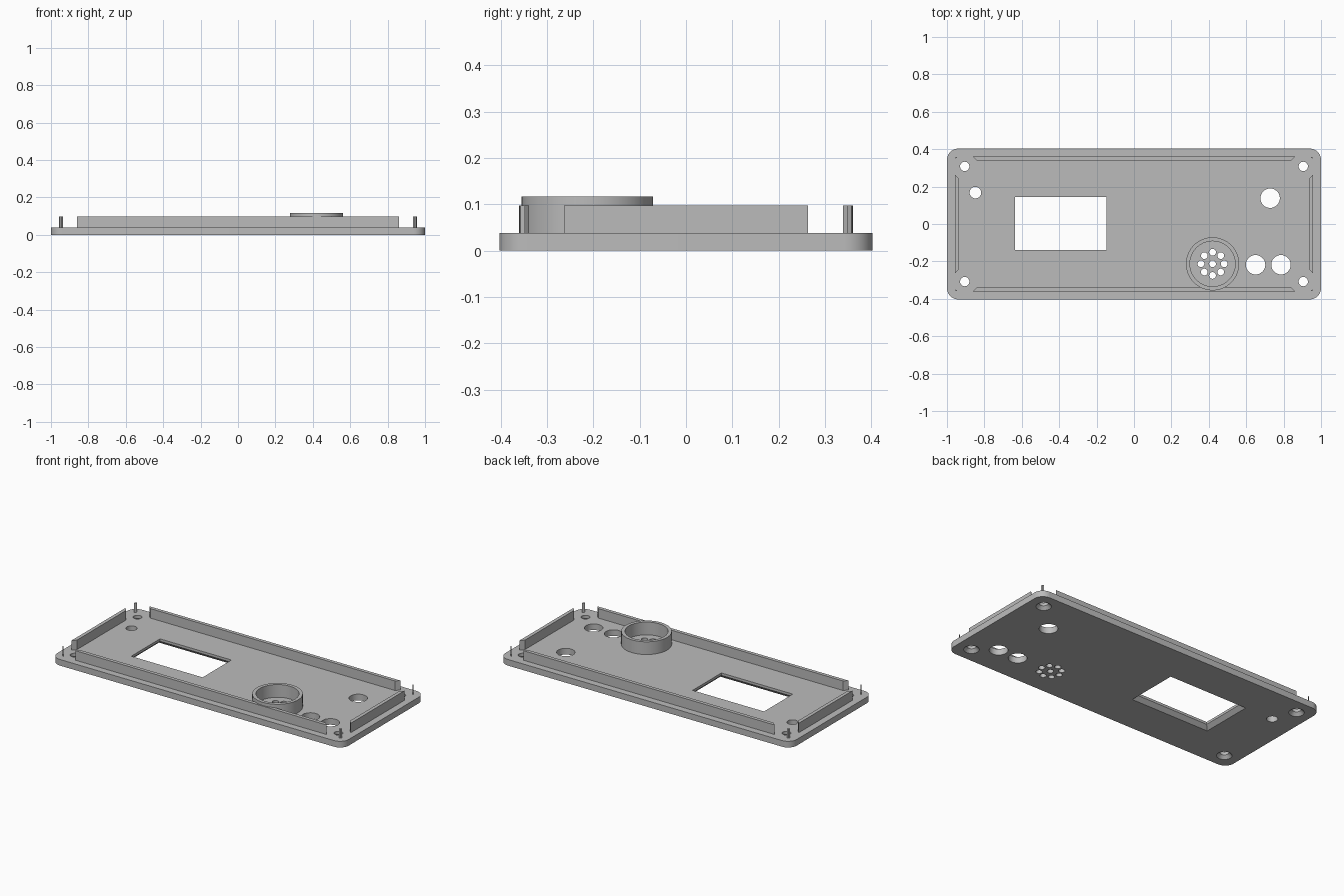
import bpy, bmesh, math

if "Cube" in bpy.data.objects:
    bpy.data.objects.remove(bpy.data.objects["Cube"])

T = 0.038          # plate thickness
RIB_TOP = 0.097
CUP_TOP = 0.117

grey = bpy.data.materials.new("plain grey")
grey.diffuse_color = (0.5, 0.5, 0.5, 1)
grey.use_nodes = True
grey.node_tree.nodes["Principled BSDF"].inputs["Base Color"].default_value = grey.diffuse_color


def circle(x, y, r, n=32):
    return [(x + r * math.cos(2 * math.pi * i / n), y + r * math.sin(2 * math.pi * i / n)) for i in range(n)]


def rect(x0, y0, x1, y1):
    return [(x0, y0), (x1, y0), (x1, y1), (x0, y1)]


def rounded_rect(hx, hy, r, steps=10):
    pts = []
    for k, (sx, sy) in enumerate([(1, 1), (-1, 1), (-1, -1), (1, -1)]):
        for i in range(steps + 1):
            a = math.pi / 2 * (k + i / steps)
            pts.append((sx * (hx - r) + r * math.cos(a), sy * (hy - r) + r * math.sin(a)))
    return pts


def loft(bm, levels, tube=False):
    """Skin equal-sized loops at given heights; cap the ends, or close into a tube."""
    rings = [[bm.verts.new((x, y, z)) for x, y in loop] for loop, z in levels]
    n = len(rings[0])
    pairs = list(zip(rings, rings[1:]))
    if tube:
        pairs.append((rings[-1], rings[0]))
    else:
        bm.faces.new(rings[0][::-1])
        bm.faces.new(rings[-1])
    for a, b in pairs:
        for i in range(n):
            j = (i + 1) % n
            bm.faces.new((a[i], a[j], b[j], b[i]))


def make(name, solids, tube=False):
    bm = bmesh.new()
    for levels in solids:
        loft(bm, levels, tube)
    bmesh.ops.recalc_face_normals(bm, faces=bm.faces)
    mesh = bpy.data.meshes.new(name)
    bm.to_mesh(mesh)
    bm.free()
    mesh.materials.append(grey)
    obj = bpy.data.objects.new(name, mesh)
    bpy.context.collection.objects.link(obj)
    return obj


def activate(obj):
    bpy.ops.object.select_all(action='DESELECT')
    obj.select_set(True)
    bpy.context.view_layer.objects.active = obj


# Panel plate with rounded corners
plate = make("panel_plate", [[(rounded_rect(1.0, 0.403, 0.06), 0), (rounded_rect(1.0, 0.403, 0.06), T)]])

# Openings: button holes, speaker grille, countersunk screw holes, bevelled window
LOW, HIGH = -0.02, T + 0.02
CUP = (0.42, -0.213)
holes = [(-0.848, 0.168, 0.031), (0.728, 0.138, 0.052), (0.65, -0.218, 0.052), (0.786, -0.218, 0.052)]
holes.append((*CUP, 0.018))
for i in range(8):
    a = math.pi / 4 * i
    holes.append((CUP[0] + 0.062 * math.cos(a), CUP[1] + 0.062 * math.sin(a), 0.018))
cuts = [[(circle(x, y, r), LOW), (circle(x, y, r), HIGH)] for x, y, r in holes]

for sx in (-1, 1):
    for sy in (-1, 1):
        x, y = sx * 0.905, sy * 0.308
        cuts.append([(circle(x, y, 0.043), LOW), (circle(x, y, 0.043), 0),
                     (circle(x, y, 0.025), 0.019), (circle(x, y, 0.025), HIGH)])


def window(grow):
    return rect(-0.636 - grow, -0.138 - grow, -0.146 + grow, 0.144 + grow)


cuts.append([(window(0.023), LOW), (window(0.023), 0), (window(0), 0.023), (window(0), HIGH)])
cutter = make("opening_cutter", cuts)
cutter.hide_render = True
activate(plate)
mod = plate.modifiers.new("openings", 'BOOLEAN')
mod.operation = 'DIFFERENCE'
mod.solver = 'EXACT'
mod.object = cutter
bpy.ops.object.modifier_apply(modifier=mod.name)
bpy.data.objects.remove(cutter)

# Locating ribs with mitred ends, and the thin corner pins between them
long_ribs, side_ribs, pins = [], [], []
for s in (-1, 1):
    long_loop = [(-0.861, s * 0.361), (0.861, s * 0.361), (0.839, s * 0.339), (-0.839, s * 0.339)]
    side_loop = [(s * 0.958, -0.264), (s * 0.958, 0.264), (s * 0.936, 0.242), (s * 0.936, -0.242)]
    long_ribs.append([(long_loop, T), (long_loop, RIB_TOP)])
    side_ribs.append([(side_loop, T), (side_loop, RIB_TOP)])
    for t in (-1, 1):
        pin = [(s * x, t * y) for x, y in ((0.945, 0.360), (0.953, 0.357), (0.957, 0.348), (0.950, 0.353))]
        pins.append([(pin, T), (pin, RIB_TOP)])
make("long_ribs", long_ribs)
make("side_ribs", side_ribs)
make("corner_pins", pins)

# Speaker cup: an open ring around the grille
outer, inner = circle(*CUP, 0.142, 64), circle(*CUP, 0.121, 64)
cup = make("speaker_cup", [[(outer, T), (outer, CUP_TOP), (inner, CUP_TOP), (inner, T)]], tube=True)

for obj in (plate, cup):
    activate(obj)
    bpy.ops.object.shade_smooth_by_angle(angle=math.radians(30))
